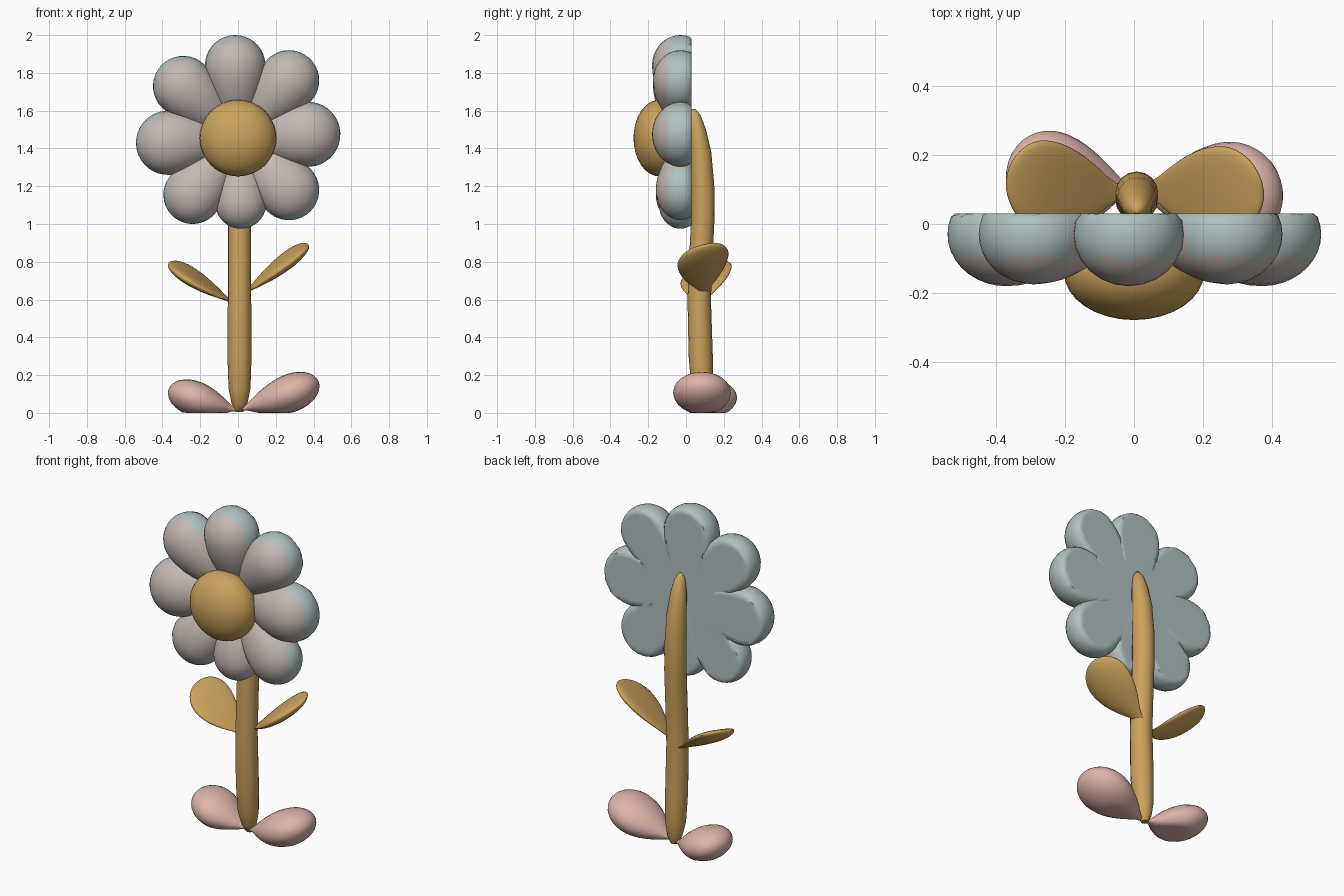
import bpy, bmesh, math
from mathutils import Vector as V

if "Cube" in bpy.data.objects:
    bpy.data.objects.remove(bpy.data.objects["Cube"])


def material(name, rgb):
    lin = [((c / 255 + 0.055) / 1.055) ** 2.4 for c in rgb]
    m = bpy.data.materials.new(name)
    m.diffuse_color = (*lin, 1)
    m.use_nodes = True
    m.node_tree.nodes["Principled BSDF"].inputs["Base Color"].default_value = m.diffuse_color
    return m


GOLD = material("gold", (203, 163, 92))
PINK = material("soft pink", (220, 180, 170))
BEIGE = material("warm grey", (196, 184, 178))
BLUE = material("pale blue grey", (176, 193, 193))


def loft(name, rings, mats, angle=60):
    """Skin a list of closed rings and cap both ends."""
    bm = bmesh.new()
    vs = [[bm.verts.new(p) for p in r] for r in rings]
    n = len(vs[0])
    for a, b in zip(vs, vs[1:]):
        for i in range(n):
            j = (i + 1) % n
            bm.faces.new((a[i], a[j], b[j], b[i]))
    bm.faces.new(vs[0][::-1])
    bm.faces.new(vs[-1])
    bmesh.ops.remove_doubles(bm, verts=bm.verts, dist=0.0004)
    bmesh.ops.recalc_face_normals(bm, faces=bm.faces)
    me = bpy.data.meshes.new(name)
    bm.to_mesh(me)
    bm.free()
    for m in mats:
        me.materials.append(m)
    ob = bpy.data.objects.new(name, me)
    bpy.context.collection.objects.link(ob)
    bpy.context.view_layer.objects.active = ob
    ob.select_set(True)
    bpy.ops.object.shade_smooth_by_angle(angle=math.radians(angle))
    ob.select_set(False)
    return ob


def teardrop(name, base, tip, wide, thick, m, mats, power=1.0, start=0.03,
             limit=None, petal=False, cup=0.0):
    """Teardrop from a narrow base to a round tip, widest at fraction m."""
    base, tip, wide, thick = V(base), V(tip), V(wide), V(thick)
    ts = [m * i / 10 for i in range(10)]
    ts += [m + (1 - m) * math.sin(math.pi / 2 * i / 9) for i in range(10)]
    rings = []
    for t in ts:
        if t < m:
            w = max(start, math.sin(math.pi / 2 * t / m) ** power)
            front, back = (max(0.4, w ** 1.3), 1) if petal else (w, w)
        else:
            w = max(0.002, math.sqrt(max(0, 1 - ((t - m) / (1 - m)) ** 2)))
            front = back = w
        c = base.lerp(tip, t)
        ring = []
        for k in range(24):
            a = 2 * math.pi * k / 24
            s = math.sin(a)
            p = c + wide * (w * math.cos(a)) + thick * (s * (front if s > 0 else back))
            p += thick * (cup * w * math.cos(a) ** 2)
            if limit:
                p = limit(p)
            ring.append(p)
        rings.append(ring)
    return loft(name, rings, mats)


# Petals: round end centre (x, z) and radius, flat at the back
HX, HZ, YC = 0.0, 1.455, -0.03
petals = [(-0.015, 1.84, 0.16, 0.15), (0.27, 1.76, 0.16, 0.145),
          (0.37, 1.475, 0.172, 0.15), (0.27, 1.18, 0.16, 0.13),
          (0.015, 1.11, 0.135, 0.115), (-0.24, 1.155, 0.155, 0.13),
          (-0.37, 1.43, 0.17, 0.15), (-0.29, 1.73, 0.16, 0.145)]
for i, (x, z, r, depth) in enumerate(petals):
    d = V((x - HX, 0, z - HZ))
    u = d.normalized()
    base = V((HX, YC, HZ))
    ob = teardrop(f"petal_{i + 1}", base, base + d + u * r,
                  V((u.z, 0, -u.x)) * r, (0, -depth, 0), d.length / (d.length + r),
                  [BEIGE, BLUE], power=1.1, petal=True,
                  limit=lambda p: V((p.x, min(p.y, 0.03), p.z)))
    # Blue back and outer rim, warm grey front
    for f in ob.data.polygons:
        c = f.center
        rad = math.hypot(c.x - HX, c.z - HZ)
        if f.normal.y > 0.5 or c.y > 0.01 or (rad > 0.42 and c.y > -0.095):
            f.material_index = 1

# Flower centre
rings = []
for i in range(17):
    a = math.pi * i / 16
    r = max(0.001, 0.203 * math.sin(a))
    rings.append([V((r * math.cos(2 * math.pi * k / 32), -0.14 - 0.138 * math.cos(a),
                     HZ + r * math.sin(2 * math.pi * k / 32))) for k in range(32)])
loft("flower_centre", rings, [GOLD])

# Stem: y, z, radius along the path
path = [(0.10, 0.005, 0.02), (0.095, 0.05, 0.042), (0.087, 0.13, 0.058),
        (0.078, 0.3, 0.064), (0.07, 0.6, 0.062), (0.08, 0.85, 0.062),
        (0.09, 1.05, 0.062), (0.088, 1.2, 0.062), (0.078, 1.38, 0.056),
        (0.06, 1.5, 0.046), (0.046, 1.58, 0.03), (0.04, 1.61, 0.008)]
loft("stem", [[V((0.008 + r * math.cos(math.pi * k / 8), y + r * math.sin(math.pi * k / 8), z))
               for k in range(16)] for y, z, r in path], [GOLD])

# Leaves
teardrop("right_leaf", (0.03, 0.1, 0.63), (0.375, 0.085, 0.885),
         (0, 0.135, 0.035), (-0.02, 0, 0.027), 0.68, [GOLD], start=0.2, cup=0.4)
teardrop("left_leaf", (-0.03, 0.09, 0.585), (-0.37, 0.115, 0.785),
         (0, 0.135, 0.04), (0.017, 0, 0.027), 0.68, [GOLD], start=0.2, cup=0.4)

# Ground leaves
floor = lambda p: V((p.x, p.y, max(p.z, 0)))
teardrop("right_ground_leaf", (0.02, 0.09, 0.02), (0.43, 0.082, 0.155),
         (0, 0.153, 0), (-0.02, 0, 0.1), 0.64, [PINK], start=0.08, limit=floor)
teardrop("left_ground_leaf", (-0.01, 0.1, 0.015), (-0.37, 0.135, 0.115),
         (0, 0.148, 0), (0.015, 0, 0.093), 0.62, [PINK], start=0.08, limit=floor)
